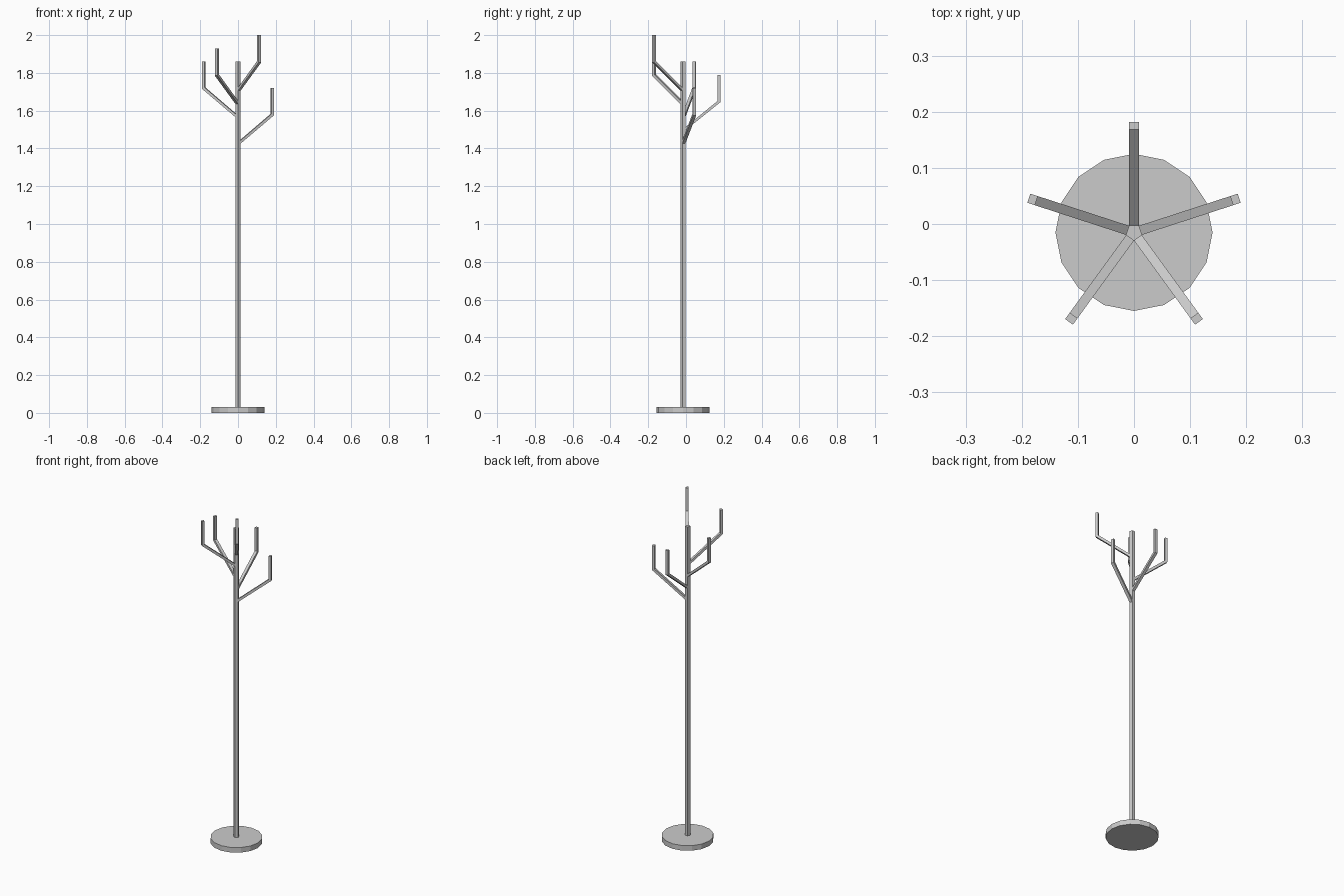
import bpy, bmesh, math
from mathutils import Matrix, Vector

if "Cube" in bpy.data.objects:
    bpy.data.objects.remove(bpy.data.objects["Cube"])

CENTRE = Vector((0, -0.015, 0))


def prism(name, sides, radius, z0, z1):
    """Upright prism with one corner facing the front."""
    bm = bmesh.new()
    bmesh.ops.create_cone(bm, cap_ends=True, segments=sides,
                          radius1=radius, radius2=radius, depth=z1 - z0)
    first = max(bm.verts, key=lambda v: v.co.y + v.co.x * 0.01)
    turn = -math.pi / 2 - math.atan2(first.co.y, first.co.x)
    bm.transform(Matrix.Translation(CENTRE + Vector((0, 0, (z0 + z1) / 2)))
                 @ Matrix.Rotation(turn, 4, 'Z'))
    return finish(name, bm)


def finish(name, bm):
    bmesh.ops.recalc_face_normals(bm, faces=bm.faces)
    mesh = bpy.data.meshes.new(name)
    bm.to_mesh(mesh)
    bm.free()
    obj = bpy.data.objects.new(name, mesh)
    bpy.context.collection.objects.link(obj)
    return obj


def hook(name, angle, top, width=0.017):
    """Bent arm: side profile (radius, height) given thickness."""
    profile = [(0.011, top - 0.295), (0.197, top - 0.145), (0.197, top),
               (0.183, top), (0.183, top - 0.138), (0.011, top - 0.278)]
    bm = bmesh.new()
    face = bm.faces.new([bm.verts.new((r, -width / 2, z)) for r, z in profile])
    ext = bmesh.ops.extrude_face_region(bm, geom=[face], use_keep_orig=True)
    verts = [g for g in ext['geom'] if isinstance(g, bmesh.types.BMVert)]
    bmesh.ops.translate(bm, verts=verts, vec=(0, width, 0))
    bm.transform(Matrix.Translation(CENTRE)
                 @ Matrix.Rotation(math.radians(angle), 4, 'Z'))
    return finish(name, bm)


# Round foot and five-sided pole
prism("base", 16, 0.14, 0, 0.03)
prism("pole", 5, 0.015, 0.03, 1.86)

# Five hooks spiralling up the pole
for i in range(5):
    hook(f"hook_{i + 1}", 18 + 72 * i, 1.72 + 0.07 * i)
